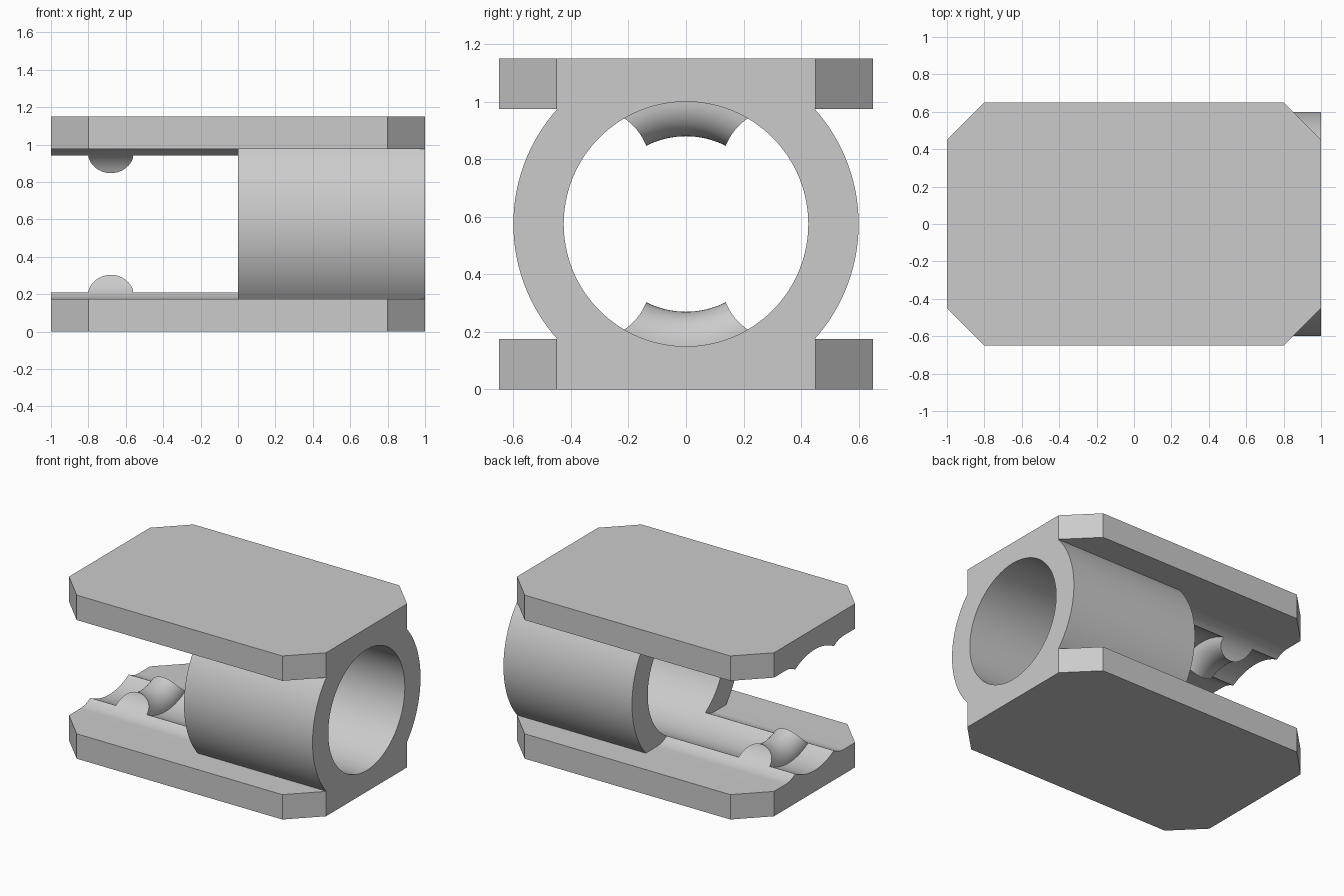
import bpy
import bmesh
from math import sin, cos, pi, radians

if "Cube" in bpy.data.objects:
    bpy.data.objects.remove(bpy.data.objects["Cube"], do_unlink=True)

AXIS_Z = 0.575      # height of the bore axis
TOP = 2 * AXIS_Z
PLATE = 0.175       # plate thickness
BORE = 0.425
SLEEVE = 0.6
FILLET = 0.2
WEB = 0.125         # half width of the finger web

grey = bpy.data.materials.new("light_grey")
grey.use_nodes = True
colour = (0.6, 0.6, 0.6, 1)
grey.diffuse_color = colour
grey.node_tree.nodes["Principled BSDF"].inputs["Base Color"].default_value = colour


def prism(name, points, offset):
    """Extrude a closed outline of 3D points along offset."""
    bm = bmesh.new()
    face = bm.faces.new([bm.verts.new(p) for p in points])
    ext = bmesh.ops.extrude_face_region(bm, geom=[face])
    moved = [v for v in ext["geom"] if isinstance(v, bmesh.types.BMVert)]
    bmesh.ops.translate(bm, verts=moved, vec=offset)
    bmesh.ops.recalc_face_normals(bm, faces=bm.faces)
    mesh = bpy.data.meshes.new(name)
    bm.to_mesh(mesh)
    bm.free()
    mesh.materials.append(grey)
    obj = bpy.data.objects.new(name, mesh)
    bpy.context.collection.objects.link(obj)
    return obj


def circle(x, radius, count=128):
    return [(x, radius * cos(2 * pi * i / count), AXIS_Z + radius * sin(2 * pi * i / count))
            for i in range(count)]


def combine(target, other, operation, keep=False):
    """Apply a boolean to target, then drop the other object."""
    mod = target.modifiers.new(operation.lower(), "BOOLEAN")
    mod.operation = operation
    mod.solver = "EXACT"
    mod.object = other
    bpy.context.view_layer.update()
    bpy.context.view_layer.objects.active = target
    bpy.ops.object.modifier_apply(modifier=mod.name)
    if not keep:
        bpy.data.objects.remove(other, do_unlink=True)


# Two plates with chamfered corners
quarter = [(1, 0.45), (0.8, 0.65)]
outline = (quarter + [(-x, y) for x, y in reversed(quarter)]
           + [(-x, -y) for x, y in quarter] + [(x, -y) for x, y in reversed(quarter)])
body = prism("clamp_body", [(x, y, 0) for x, y in outline], (0, 0, PLATE))
upper = prism("upper_plate", [(x, y, TOP - PLATE) for x, y in outline], (0, 0, PLATE))

# Sleeve between the plates, kept inside their thickness
sleeve = prism("sleeve", [(x, y, min(max(z, 0.05), TOP - 0.05))
                          for x, y, z in circle(0, SLEEVE)], (1, 0, 0))

# Finger web with filleted feet
foot = [(WEB + FILLET, 0.05)]
for i in range(25):
    a = pi / 2 * i / 24
    foot.append((WEB + FILLET * (1 - sin(a)), PLATE + FILLET * (1 - cos(a))))
side = foot + [(y, TOP - z) for y, z in reversed(foot)]
web_outline = side + [(-y, z) for y, z in reversed(side)]
web = prism("finger_web", [(-1, y, z) for y, z in web_outline], (1.1, 0, 0))

# Round ridges across the fingers, trimmed to the web
bpy.ops.mesh.primitive_torus_add(
    major_radius=BORE, minor_radius=0.12, major_segments=128, minor_segments=48,
    location=(-0.68, 0, AXIS_Z), rotation=(0, pi / 2, 0))
ridge = bpy.context.object
ridge.name = "finger_ridges"
ridge.data.materials.append(grey)
combine(ridge, web, "INTERSECT", keep=True)

# Join the parts, bore through, then add the ridges
bore = prism("bore_cutter", circle(-1.2, BORE), (2.4, 0, 0))
for part in (upper, sleeve, web):
    combine(body, part, "UNION")
combine(body, bore, "DIFFERENCE")
combine(body, ridge, "UNION")

bpy.ops.object.select_all(action="DESELECT")
body.select_set(True)
bpy.context.view_layer.objects.active = body
bpy.ops.object.shade_smooth_by_angle(angle=radians(30))
